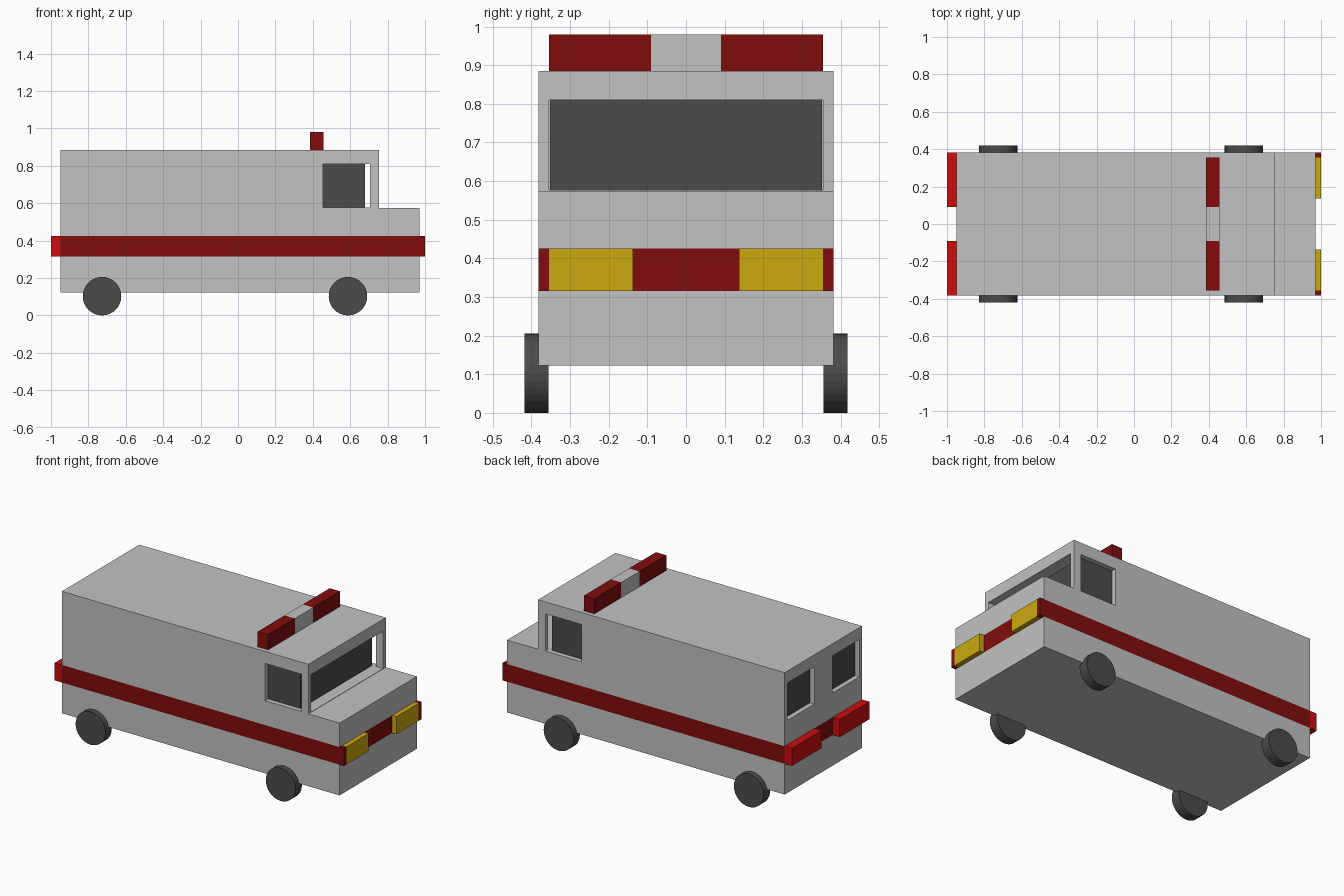
import bpy, bmesh
from math import radians

cube = bpy.data.objects.get("Cube")
if cube:
    bpy.data.objects.remove(cube, do_unlink=True)


def material(name, r, g, b):
    m = bpy.data.materials.new(name)
    m.use_nodes = True
    m.diffuse_color = (r, g, b, 1)
    m.node_tree.nodes["Principled BSDF"].inputs["Base Color"].default_value = (r, g, b, 1)
    return m


PAINT = material("light grey paint", 0.54, 0.54, 0.54)
DARK_RED = material("dark red", 0.22, 0.004, 0.004)
RED = material("bright red", 0.6, 0.004, 0.005)
YELLOW = material("yellow", 0.6, 0.4, 0.005)
DARK = material("dark grey", 0.07, 0.07, 0.07)


def box(name, x, y, z, mat=None):
    """Box from (min, max) ranges on each axis."""
    bpy.ops.mesh.primitive_cube_add(size=1, location=[sum(r) / 2 for r in (x, y, z)])
    ob = bpy.context.object
    ob.name = name
    ob.scale = [r[1] - r[0] for r in (x, y, z)]
    bpy.ops.object.transform_apply(location=False, rotation=False, scale=True)
    if mat:
        ob.data.materials.append(mat)
    return ob


def mirrored(lo, hi, side):
    return tuple(sorted((lo * side, hi * side)))


SIDES = ((1, "left"), (-1, "right"))
HALF = 0.382
BACK, NOSE, CAB = -0.95, 0.97, 0.755
BOTTOM, HOOD, ROOF = 0.123, 0.575, 0.885
STRIPE = (0.315, 0.425)
WINDOW = (HOOD + 0.002, 0.81)
GLASS_X, GLASS_Y, GLASS_BACK = 0.68, 0.352, -0.92

# Body: side profile extruded across the width
profile = [(BACK, BOTTOM), (NOSE, BOTTOM), (NOSE, HOOD), (CAB, HOOD), (CAB, ROOF), (BACK, ROOF)]
bm = bmesh.new()
face = bm.faces.new([bm.verts.new((x, -HALF, z)) for x, z in profile])
ext = bmesh.ops.extrude_face_region(bm, geom=[face])
bmesh.ops.translate(bm, vec=(0, 2 * HALF, 0),
                    verts=[g for g in ext["geom"] if isinstance(g, bmesh.types.BMVert)])
bmesh.ops.recalc_face_normals(bm, faces=bm.faces)
mesh = bpy.data.meshes.new("body")
bm.to_mesh(mesh)
bm.free()
body = bpy.data.objects.new("body", mesh)
bpy.context.collection.objects.link(body)
for m in (PAINT, DARK_RED, DARK):
    mesh.materials.append(m)

# Window recesses
cutters = [box("windshield_cutter", (GLASS_X, CAB + 0.1), (-0.355, 0.355), WINDOW)]
for s, side in SIDES:
    cutters.append(box(side + "_window_cutter", (0.455, 0.705), mirrored(GLASS_Y, 0.5, s), WINDOW))
    cutters.append(box(side + "_rear_cutter", (BACK - 0.1, GLASS_BACK), mirrored(0.09, 0.355, s), WINDOW))
for c in cutters:
    c.hide_render = True
    bpy.context.view_layer.objects.active = body
    mod = body.modifiers.new("recess", "BOOLEAN")
    mod.operation = "DIFFERENCE"
    mod.solver = "EXACT"
    mod.object = c
    bpy.ops.object.modifier_apply(modifier=mod.name)
    bpy.data.objects.remove(c, do_unlink=True)

# Stripe band cut into the walls, dark glass on the recess floors
bm = bmesh.new()
bm.from_mesh(body.data)
for z in STRIPE:
    bmesh.ops.bisect_plane(bm, geom=bm.verts[:] + bm.edges[:] + bm.faces[:],
                           plane_co=(0, 0, z), plane_no=(0, 0, 1))
bm.normal_update()
for f in bm.faces:
    c, n = f.calc_center_median(), f.normal
    in_window = WINDOW[0] < c.z < WINDOW[1]
    glass = (abs(n.x) > 0.9 and min(abs(c.x - GLASS_X), abs(c.x - GLASS_BACK)) < 0.002
             or abs(n.y) > 0.9 and abs(abs(c.y) - GLASS_Y) < 0.002 and 0.4 < c.x < GLASS_X)
    if STRIPE[0] < c.z < STRIPE[1]:
        f.material_index = 1
    elif in_window and glass:
        f.material_index = 2
    else:
        f.material_index = 0
bm.to_mesh(body.data)
bm.free()

# Lights and bumper ends
BAR_X, BAR_Z = (0.385, 0.457), (ROOF, 0.98)
box("light_bar_centre", BAR_X, (-0.09, 0.09), BAR_Z, PAINT)
for s, side in SIDES:
    box(side + "_light_bar", BAR_X, mirrored(0.09, 0.355, s), BAR_Z, DARK_RED)
    box(side + "_headlight", (NOSE, 1.0), mirrored(0.137, 0.355, s), STRIPE, YELLOW)
    box(side + "_front_corner", (NOSE, 1.0), mirrored(0.355, HALF, s), STRIPE, DARK_RED)
    box(side + "_tail_light", (-1.0, BACK), mirrored(0.09, HALF, s), STRIPE, RED)

    # Wheels
    for x, end in ((0.588, "front"), (-0.727, "rear")):
        bpy.ops.mesh.primitive_cylinder_add(vertices=32, radius=0.103, depth=0.063,
                                            location=(x, 0.387 * s, 0.103),
                                            rotation=(radians(90), 0, 0))
        wheel = bpy.context.object
        wheel.name = f"{side}_{end}_wheel"
        wheel.data.materials.append(DARK)
